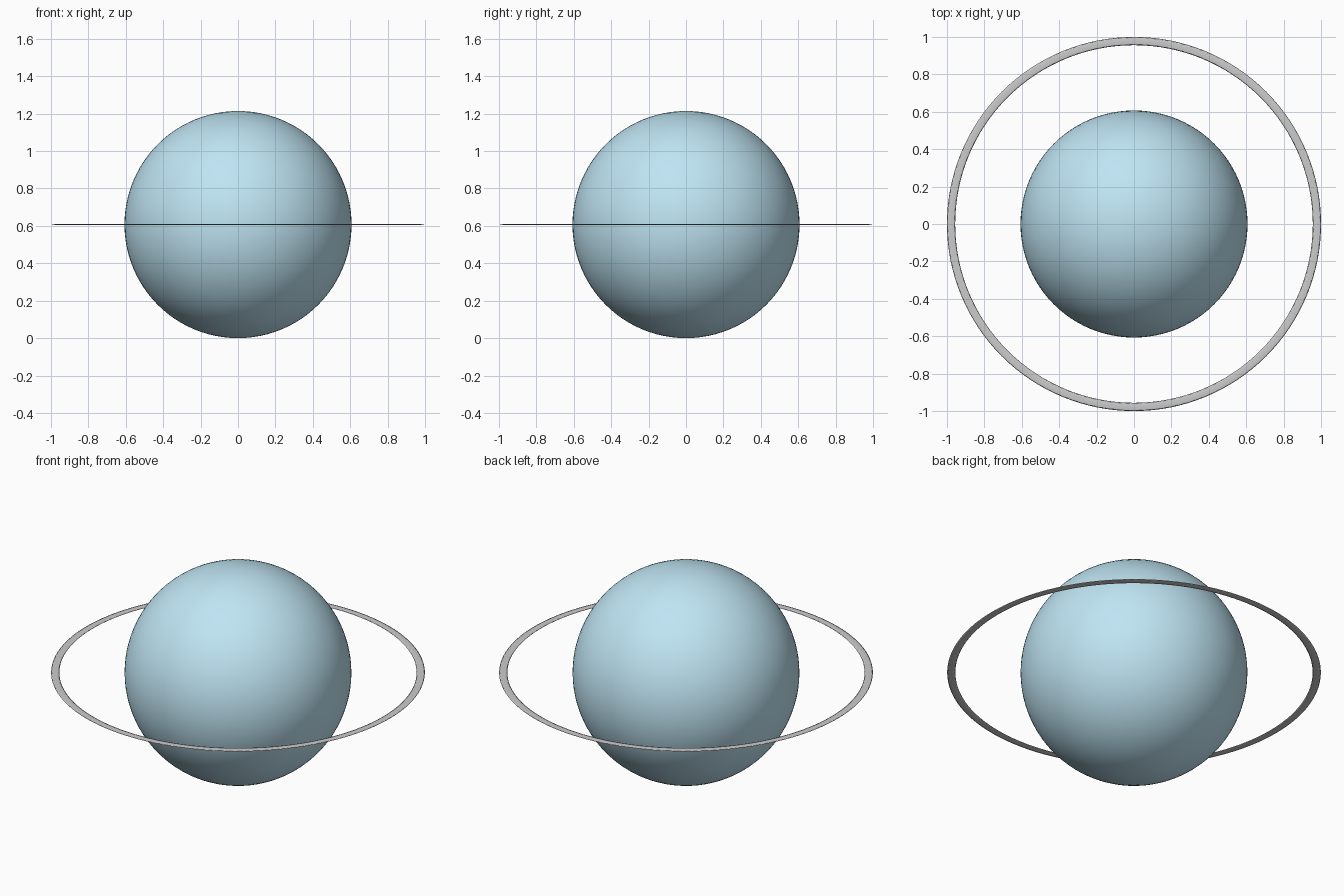
import bpy

if "Cube" in bpy.data.objects:
    bpy.data.objects.remove(bpy.data.objects["Cube"])

R = 0.607        # sphere radius, also its centre height

# Ball
bpy.ops.mesh.primitive_uv_sphere_add(segments=96, ring_count=48, radius=R, location=(0, 0, R))
ball = bpy.context.object
ball.name = "planet_ball"
bpy.ops.object.shade_smooth()
mat = bpy.data.materials.new("pale_blue")
mat.diffuse_color = (0.52, 0.78, 0.90, 1)
mat.use_nodes = True
mat.node_tree.nodes["Principled BSDF"].inputs["Base Color"].default_value = mat.diffuse_color
ball.data.materials.append(mat)

# Thin flattened ring around the equator
bpy.ops.mesh.primitive_torus_add(major_segments=128, minor_segments=8,
                                 major_radius=0.978, minor_radius=0.022, location=(0, 0, R))
ring = bpy.context.object
ring.name = "equator_ring"
for v in ring.data.vertices:
    v.co.z *= 0.08
bpy.ops.object.shade_smooth()
